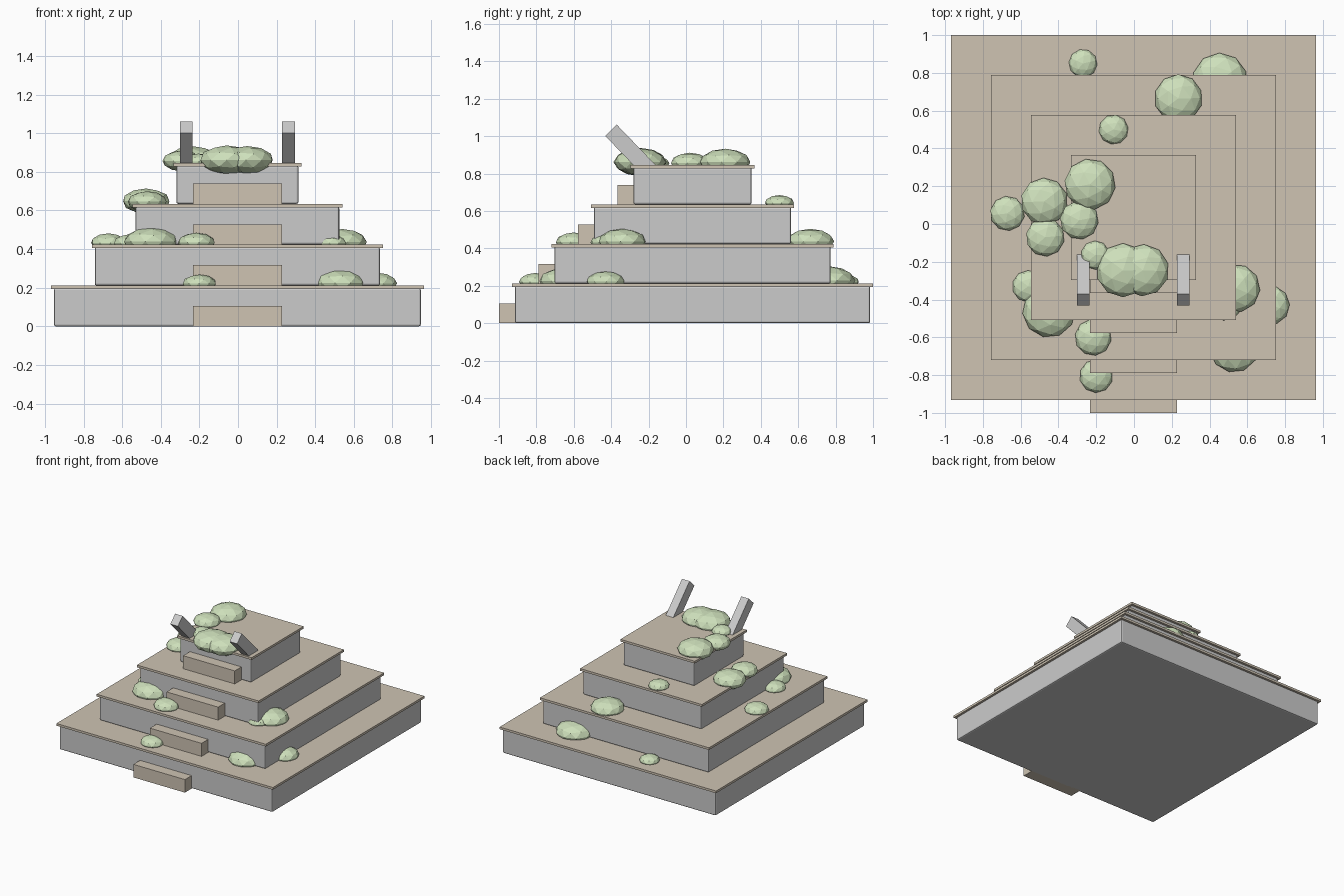
import bpy, math, random
from mathutils import Matrix

if "Cube" in bpy.data.objects:
    bpy.data.objects.remove(bpy.data.objects["Cube"])

random.seed(4)
CX, CY = -0.003, 0.035
TIER = 0.2115


def colour(name, rgb):
    m = bpy.data.materials.new(name)
    m.diffuse_color = (*rgb, 1)
    m.use_nodes = True
    m.node_tree.nodes["Principled BSDF"].inputs["Base Color"].default_value = m.diffuse_color
    return m


paving = colour("paving", (0.62, 0.55, 0.45))
leaf = colour("leaf", (0.62, 0.75, 0.50))


def box(name, centre, size, mat=None, bevel=0, tilt=0):
    bpy.ops.mesh.primitive_cube_add(size=1)
    o = bpy.context.object
    o.name = name
    o.data.transform(Matrix.Diagonal((*size, 1)))
    o.location = centre
    o.rotation_euler.x = tilt
    if mat:
        o.data.materials.append(mat)
    if bevel:
        b = o.modifiers.new("soft_edges", 'BEVEL')
        b.width, b.segments = bevel, 2
    return o


# stepped terraces: stone block, overhanging paving, front step
for i in range(4):
    half, z = 0.95 - 0.2113 * i, TIER * i
    n = i + 1
    box(f"terrace_block_{n}", (CX, CY, z + 0.0985), (2 * half, 2 * half, 0.197), bevel=0.01)
    box(f"terrace_paving_{n}", (CX, CY, z + 0.2025), (2 * half + 0.031, 2 * half + 0.031, 0.018), paving)
    front = CY - half
    box(f"front_step_{n}", (CX, front - 0.0325, z + 0.0525), (0.46, 0.105, 0.105), paving)

# leaning posts on the top terrace
tilt = math.radians(44)
for side, x in (("left", -0.268), ("right", 0.261)):
    length = 0.38
    top_y, top_z = -0.401, 1.031
    box(f"leaning_post_{side}",
        (x, top_y + math.sin(tilt) * length / 2, top_z - math.cos(tilt) * length / 2),
        (0.067, 0.086, length), tilt=tilt)

# low-poly shrubs: x, y, radius, terrace number
shrubs = [
    (-0.27, 0.85, 0.074, 1), (0.455, 0.76, 0.143, 1), (-0.2, -0.805, 0.087, 1),
    (0.72, -0.43, 0.102, 1), (0.53, -0.655, 0.128, 1),
    (0.235, 0.665, 0.125, 2), (-0.67, 0.056, 0.09, 2), (-0.56, -0.33, 0.083, 2),
    (-0.45, -0.46, 0.138, 2), (-0.216, -0.6, 0.095, 2), (0.54, -0.34, 0.125, 2),
    (0.485, -0.43, 0.08, 2),
    (-0.108, 0.50, 0.077, 3), (-0.475, 0.12, 0.122, 3), (-0.47, -0.07, 0.1, 3),
    (-0.233, 0.21, 0.133, 4), (-0.29, 0.02, 0.1, 4), (-0.205, -0.165, 0.075, 4),
    (-0.058, -0.245, 0.14, 4), (0.047, -0.245, 0.135, 4),
]
for k, (x, y, r, tier) in enumerate(shrubs, 1):
    bpy.ops.mesh.primitive_ico_sphere_add(subdivisions=2, radius=1.02 * r)
    o = bpy.context.object
    o.name = f"shrub_{k}"
    o.data.transform(Matrix.Diagonal((1, 1, 0.53, 1)))
    o.location = (x, y, TIER * tier + 0.11 * r)
    o.rotation_euler.z = random.uniform(0, math.tau)
    o.data.materials.append(leaf)
